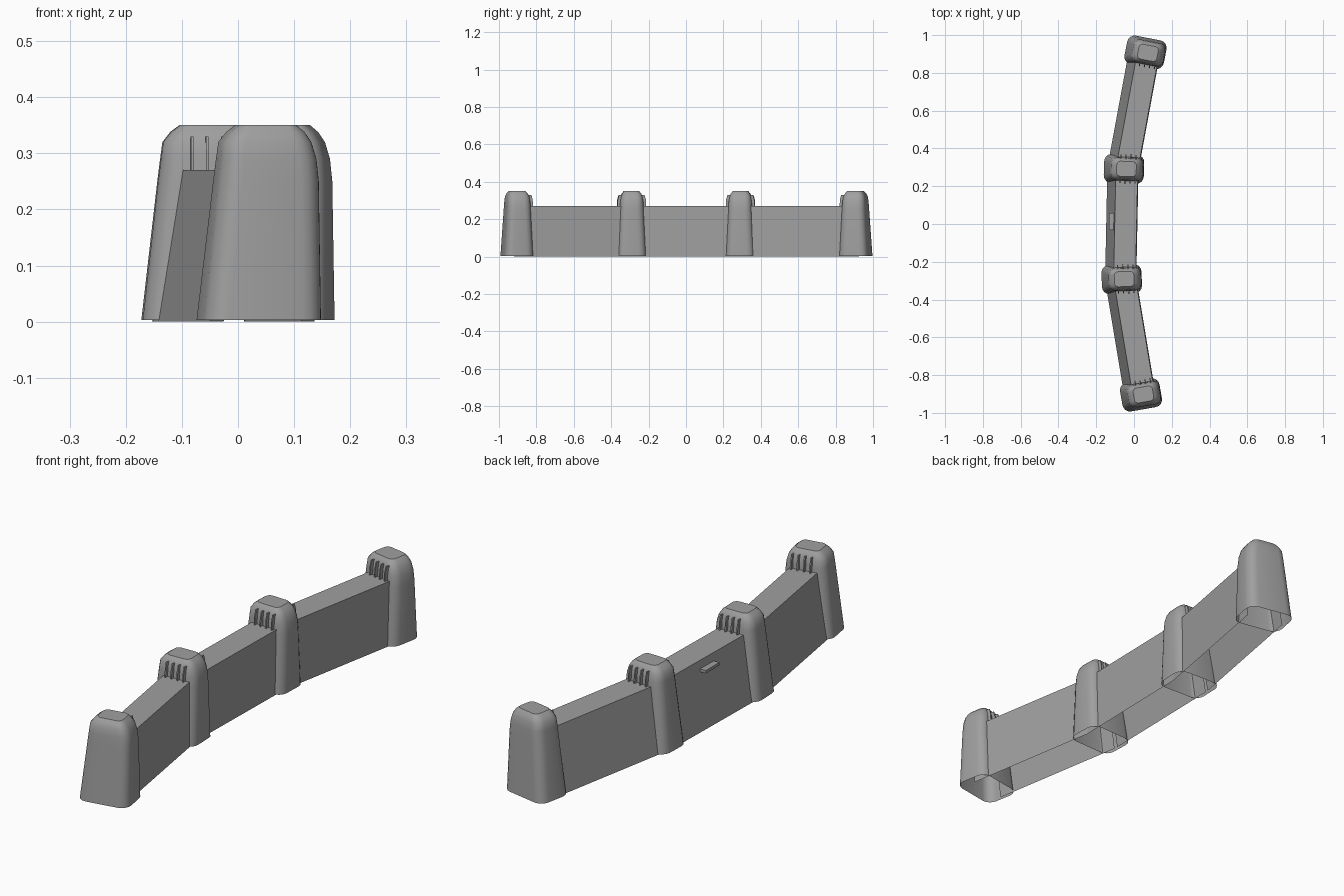
import bpy, bmesh, math
from mathutils import Vector, Matrix

cube = bpy.data.objects.get("Cube")
if cube:
    bpy.data.objects.remove(cube, do_unlink=True)

grey = bpy.data.materials.new("concrete_grey")
grey.use_nodes = True
GREY = (0.35, 0.35, 0.35, 1)
grey.diffuse_color = GREY
grey.node_tree.nodes["Principled BSDF"].inputs["Base Color"].default_value = GREY

# Post positions (x, y) and turn in degrees
POSTS = [(0.036, -0.905, 10), (-0.066, -0.292, 2), (-0.054, 0.292, -2), (0.06, 0.909, -11)]
# Post levels: height, x min, x max, half depth, corner radius
LEVELS = [(0.003, -0.105, 0.107, 0.077, 0.04), (0.25, -0.077, 0.105, 0.064, 0.038),
          (0.29, -0.072, 0.101, 0.062, 0.037), (0.32, -0.068, 0.092, 0.058, 0.034),
          (0.338, -0.054, 0.08, 0.05, 0.028), (0.35, -0.038, 0.066, 0.04, 0.02)]
WALL_TOP = 0.27


def make(name, bm, matrix=Matrix(), smooth=False):
    bmesh.ops.recalc_face_normals(bm, faces=bm.faces)
    mesh = bpy.data.meshes.new(name)
    bm.to_mesh(mesh)
    bm.free()
    mesh.materials.append(grey)
    ob = bpy.data.objects.new(name, mesh)
    bpy.context.collection.objects.link(ob)
    ob.matrix_world = matrix
    if smooth:
        bpy.ops.object.select_all(action='DESELECT')
        ob.select_set(True)
        bpy.context.view_layer.objects.active = ob
        bpy.ops.object.shade_smooth_by_angle(angle=math.radians(35))
    return ob


def rounded_ring(bm, z, x0, x1, hy, r, steps=4):
    corners = [(x1 - r, hy - r), (x0 + r, hy - r), (x0 + r, r - hy), (x1 - r, r - hy)]
    ring = []
    for q, (cx, cy) in enumerate(corners):
        for s in range(steps + 1):
            a = (q + s / steps) * math.pi / 2
            ring.append(bm.verts.new((cx + r * math.cos(a), cy + r * math.sin(a), z)))
    return ring


def loft(bm, rings):
    for a, b in zip(rings, rings[1:]):
        for i in range(len(a)):
            j = (i + 1) % len(a)
            bm.faces.new((a[i], a[j], b[j], b[i]))


# Hollow tapered posts with rounded caps
def post(name, matrix):
    bm = bmesh.new()
    rings = [rounded_ring(bm, *level) for level in LEVELS]
    loft(bm, rings)
    bm.faces.new(rings[-1])
    make(name, bm, matrix, smooth=True)


# Four thin fins on a post, above the wall top
def fins(name, matrix, side):
    bm = bmesh.new()
    profile = [(0.045, 0.26), (0.077, 0.26), (0.075, 0.305), (0.068, 0.33), (0.045, 0.33)]
    for i in range(4):
        x = -0.018 + 0.027 * i
        ends = [[bm.verts.new((x + w, side * y, z)) for y, z in profile] for w in (-0.0025, 0.0025)]
        loft(bm, ends)
        for end in ends:
            bm.faces.new(end)
    make(name, bm, matrix)


# Wall panel: open below, sloped on its -x side
def wall(name, start, end):
    a, b = Vector((*start[:2], 0)), Vector((*end[:2], 0))
    across = Vector((b.y - a.y, a.x - b.x, 0)).normalized()
    section = [(-0.087, 0), (-0.042, WALL_TOP), (0.074, WALL_TOP), (0.078, 0)]
    bm = bmesh.new()
    rows = [[bm.verts.new(p + across * x + Vector((0, 0, z))) for x, z in section] for p in (a, b)]
    for i in range(len(section) - 1):
        bm.faces.new((rows[0][i], rows[0][i + 1], rows[1][i + 1], rows[1][i]))
    make(name, bm)


matrices = [Matrix.Translation((x, y, 0)) @ Matrix.Rotation(math.radians(t), 4, 'Z') for x, y, t in POSTS]
for i, m in enumerate(matrices):
    post(f"post_{i + 1}", m)
    if i > 0:
        fins(f"front_fins_{i + 1}", m, -1)
        wall(f"wall_{i}", POSTS[i - 1], POSTS[i])
    if i < len(matrices) - 1:
        fins(f"back_fins_{i + 1}", m, 1)

# Small ledge on the sloped face of the middle wall
bm = bmesh.new()
bmesh.ops.create_cube(bm, size=1)
bmesh.ops.scale(bm, vec=(0.035, 0.09, 0.012), verts=bm.verts)
make("ledge", bm, Matrix.Translation((-0.116, 0.014, 0.232)))
